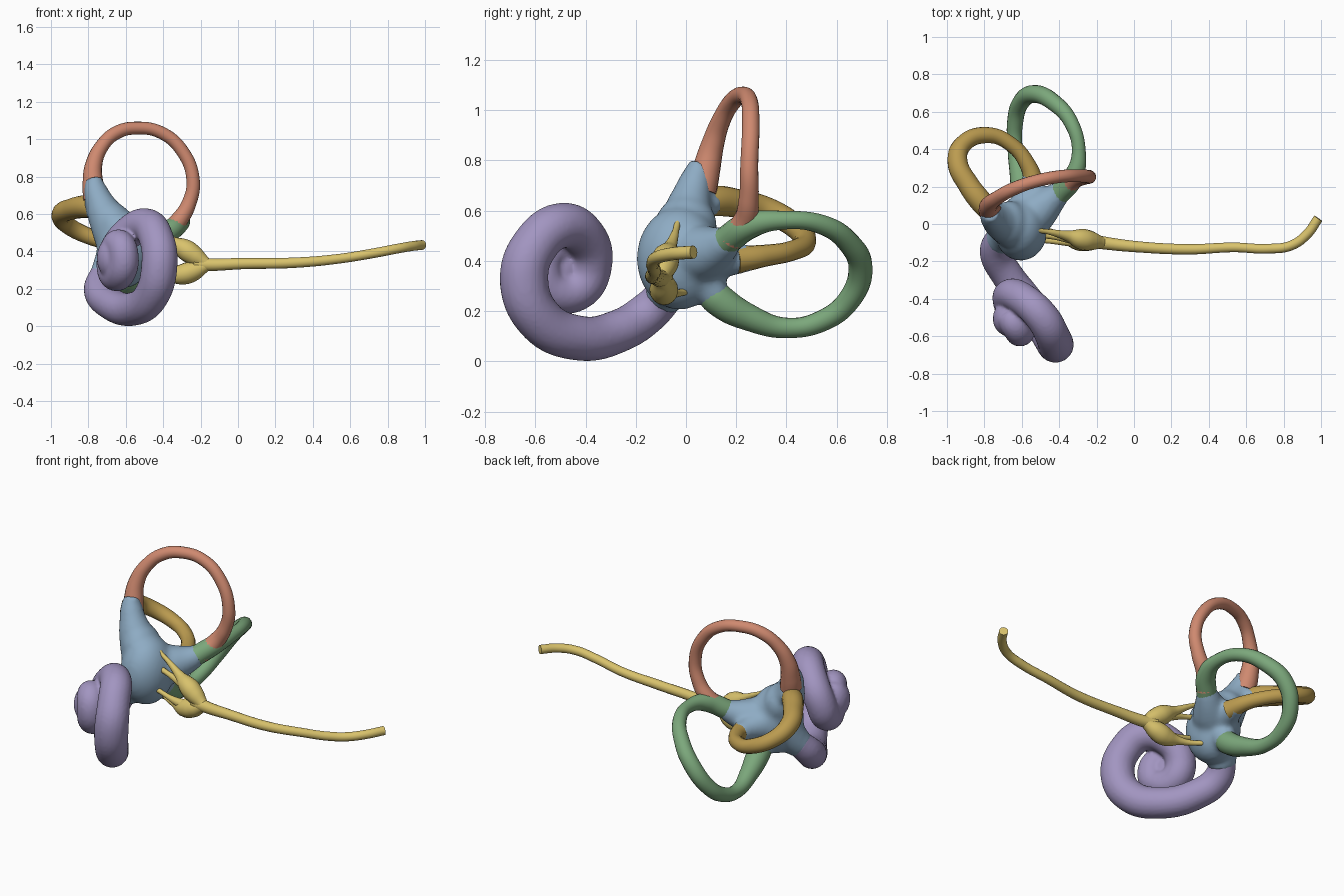
import bpy, bmesh
from mathutils import Matrix


def material(name, rgb):
    m = bpy.data.materials.new(name)
    m.diffuse_color = (*rgb, 1)
    return m


BLUE = material("blue", (0.27, 0.41, 0.55))
ORANGE = material("orange", (0.62, 0.25, 0.16))
GREEN = material("green", (0.20, 0.39, 0.20))
GOLD = material("gold", (0.50, 0.33, 0.08))
PURPLE = material("purple", (0.36, 0.30, 0.53))
YELLOW = material("yellow", (0.69, 0.54, 0.15))


def tube(name, pts, mat, sides=6, steps=10):
    """Smooth capped tube through (x, y, z, radius) points."""
    cu = bpy.data.curves.new(name, 'CURVE')
    cu.dimensions = '3D'
    cu.bevel_depth = 1
    cu.bevel_resolution = sides
    cu.use_fill_caps = True
    cu.resolution_u = steps
    sp = cu.splines.new('BEZIER')
    sp.radius_interpolation = 'CARDINAL'
    sp.bezier_points.add(len(pts) - 1)
    for bp, (x, y, z, r) in zip(sp.bezier_points, pts):
        bp.co = (x, y, z)
        bp.radius = r
        bp.handle_left_type = bp.handle_right_type = 'AUTO'
    ob = bpy.data.objects.new(name, cu)
    bpy.context.collection.objects.link(ob)
    select([ob])
    bpy.ops.object.convert(target='MESH')
    ob = bpy.context.object
    ob.data.materials.clear()
    ob.data.materials.append(mat)
    bpy.ops.object.shade_smooth_by_angle(angle=1.0)
    return ob


def ball(name, loc, size, mat):
    """Ellipsoid with the given radii."""
    bm = bmesh.new()
    bmesh.ops.create_uvsphere(bm, u_segments=32, v_segments=20, radius=1,
                              matrix=Matrix.Translation(loc) @ Matrix.Diagonal((*size, 1)))
    me = bpy.data.meshes.new(name)
    bm.to_mesh(me)
    bm.free()
    me.materials.append(mat)
    ob = bpy.data.objects.new(name, me)
    bpy.context.collection.objects.link(ob)
    return ob


def select(obs):
    bpy.ops.object.select_all(action='DESELECT')
    for o in obs:
        o.select_set(True)
    bpy.context.view_layer.objects.active = obs[0]


def fuse(parts, name, voxel, smooth):
    """Join overlapping parts into one soft skin."""
    select(parts)
    bpy.ops.object.join()
    ob = bpy.context.object
    ob.name = name
    rm = ob.modifiers.new("fuse", 'REMESH')
    rm.mode = 'VOXEL'
    rm.voxel_size = voxel
    rm.use_smooth_shade = True
    sm = ob.modifiers.new("soften", 'SMOOTH')
    sm.factor = 0.5
    sm.iterations = smooth


# Vestibule: ellipsoids and tapering horns fused into one smooth body
core = (-0.62, -0.02, 0.42, 0.13)
horns = [
    [core, (-0.725, 0.015, 0.63, 0.09), (-0.765, 0.045, 0.74, 0.062), (-0.77, 0.06, 0.79, 0.048)],
    [core, (-0.49, 0.09, 0.44, 0.105), (-0.40, 0.165, 0.48, 0.064), (-0.36, 0.20, 0.515, 0.05)],
    [core, (-0.59, 0.08, 0.31, 0.085), (-0.585, 0.13, 0.24, 0.06)],
    [core, (-0.56, 0.14, 0.41, 0.085), (-0.54, 0.27, 0.41, 0.052)],
    [core, (-0.74, 0.04, 0.61, 0.07), (-0.80, 0.11, 0.635, 0.055)],
    [core, (-0.68, -0.05, 0.32, 0.10), (-0.73, -0.10, 0.24, 0.08)],
]
parts = [ball("body", (-0.605, -0.025, 0.41), (0.145, 0.172, 0.205), BLUE),
         ball("body_upper", (-0.665, 0.0, 0.54), (0.10, 0.125, 0.12), BLUE)]
fuse(parts + [tube("horn", h, BLUE) for h in horns], "vestibule", 0.014, 12)

# Three semicircular canals
tube("anterior_canal", [
    (-0.765, 0.06, 0.68, 0.062), (-0.775, 0.08, 0.76, 0.056), (-0.772, 0.105, 0.86, 0.046),
    (-0.73, 0.14, 0.96, 0.038), (-0.65, 0.185, 1.035, 0.036), (-0.54, 0.225, 1.06, 0.034),
    (-0.41, 0.252, 1.035, 0.034), (-0.30, 0.258, 0.94, 0.035), (-0.24, 0.252, 0.78, 0.036),
    (-0.265, 0.25, 0.65, 0.040), (-0.32, 0.235, 0.56, 0.048), (-0.38, 0.18, 0.49, 0.055)], ORANGE)
tube("posterior_canal", [
    (-0.40, 0.16, 0.48, 0.058), (-0.325, 0.25, 0.54, 0.054), (-0.295, 0.38, 0.562, 0.038),
    (-0.335, 0.54, 0.545, 0.039), (-0.43, 0.65, 0.47, 0.045), (-0.53, 0.695, 0.37, 0.048),
    (-0.605, 0.65, 0.245, 0.046), (-0.635, 0.55, 0.165, 0.043), (-0.635, 0.40, 0.133, 0.041),
    (-0.61, 0.25, 0.175, 0.054), (-0.59, 0.13, 0.245, 0.066), (-0.59, 0.08, 0.30, 0.06)], GREEN)
tube("lateral_canal", [
    (-0.75, 0.04, 0.62, 0.05), (-0.81, 0.11, 0.638, 0.06), (-0.885, 0.21, 0.628, 0.057),
    (-0.943, 0.33, 0.597, 0.054), (-0.915, 0.425, 0.545, 0.048), (-0.78, 0.475, 0.475, 0.043),
    (-0.65, 0.42, 0.44, 0.040), (-0.565, 0.31, 0.42, 0.044), (-0.53, 0.20, 0.405, 0.055)], GOLD)

# Cochlea: one spiral tube winding towards a rounded apex
spiral = tube("spiral", [
    (-0.71, -0.06, 0.29, 0.075), (-0.742, -0.15, 0.195, 0.083), (-0.68, -0.27, 0.12, 0.086),
    (-0.56, -0.43, 0.093, 0.09), (-0.46, -0.585, 0.17, 0.094), (-0.42, -0.645, 0.33, 0.097),
    (-0.435, -0.60, 0.465, 0.093), (-0.49, -0.50, 0.54, 0.091), (-0.59, -0.405, 0.495, 0.087),
    (-0.66, -0.38, 0.39, 0.087), (-0.665, -0.43, 0.29, 0.086), (-0.63, -0.53, 0.285, 0.082),
    (-0.61, -0.575, 0.365, 0.08), (-0.635, -0.54, 0.44, 0.078), (-0.67, -0.49, 0.42, 0.072)],
    PURPLE, sides=8)
apex = ball("apex", (-0.67, -0.505, 0.365), (0.085, 0.095, 0.115), PURPLE)
fuse([spiral, apex], "cochlea", 0.01, 5)

# Nerve trunk, two ganglia and the fine branches into the vestibule
tube("nerve_trunk", [
    (0.985, 0.03, 0.435, 0.026), (0.925, -0.055, 0.428, 0.026), (0.84, -0.115, 0.413, 0.026),
    (0.72, -0.132, 0.39, 0.026), (0.53, -0.125, 0.36, 0.026), (0.30, -0.135, 0.34, 0.028),
    (0.02, -0.122, 0.335, 0.030), (-0.17, -0.10, 0.33, 0.035), (-0.23, -0.09, 0.335, 0.04)], YELLOW)
tube("upper_ganglion", [
    (-0.17, -0.10, 0.335, 0.032), (-0.23, -0.09, 0.375, 0.052), (-0.29, -0.08, 0.415, 0.054),
    (-0.35, -0.065, 0.45, 0.03), (-0.44, -0.045, 0.505, 0.016), (-0.51, -0.035, 0.545, 0.013),
    (-0.55, -0.03, 0.572, 0.018)], YELLOW)
tube("lower_ganglion", [
    (-0.17, -0.10, 0.325, 0.032), (-0.24, -0.09, 0.295, 0.054), (-0.31, -0.085, 0.275, 0.052),
    (-0.38, -0.065, 0.27, 0.026), (-0.47, -0.03, 0.272, 0.015), (-0.56, 0.03, 0.285, 0.015)], YELLOW)
tube("middle_branch", [
    (-0.28, -0.085, 0.405, 0.035), (-0.37, -0.075, 0.43, 0.022), (-0.45, -0.065, 0.45, 0.015),
    (-0.53, -0.055, 0.47, 0.022)], YELLOW)
tube("saccular_branch", [
    (-0.28, -0.09, 0.29, 0.035), (-0.38, -0.095, 0.31, 0.020), (-0.46, -0.09, 0.33, 0.014),
    (-0.55, -0.08, 0.35, 0.018)], YELLOW)
